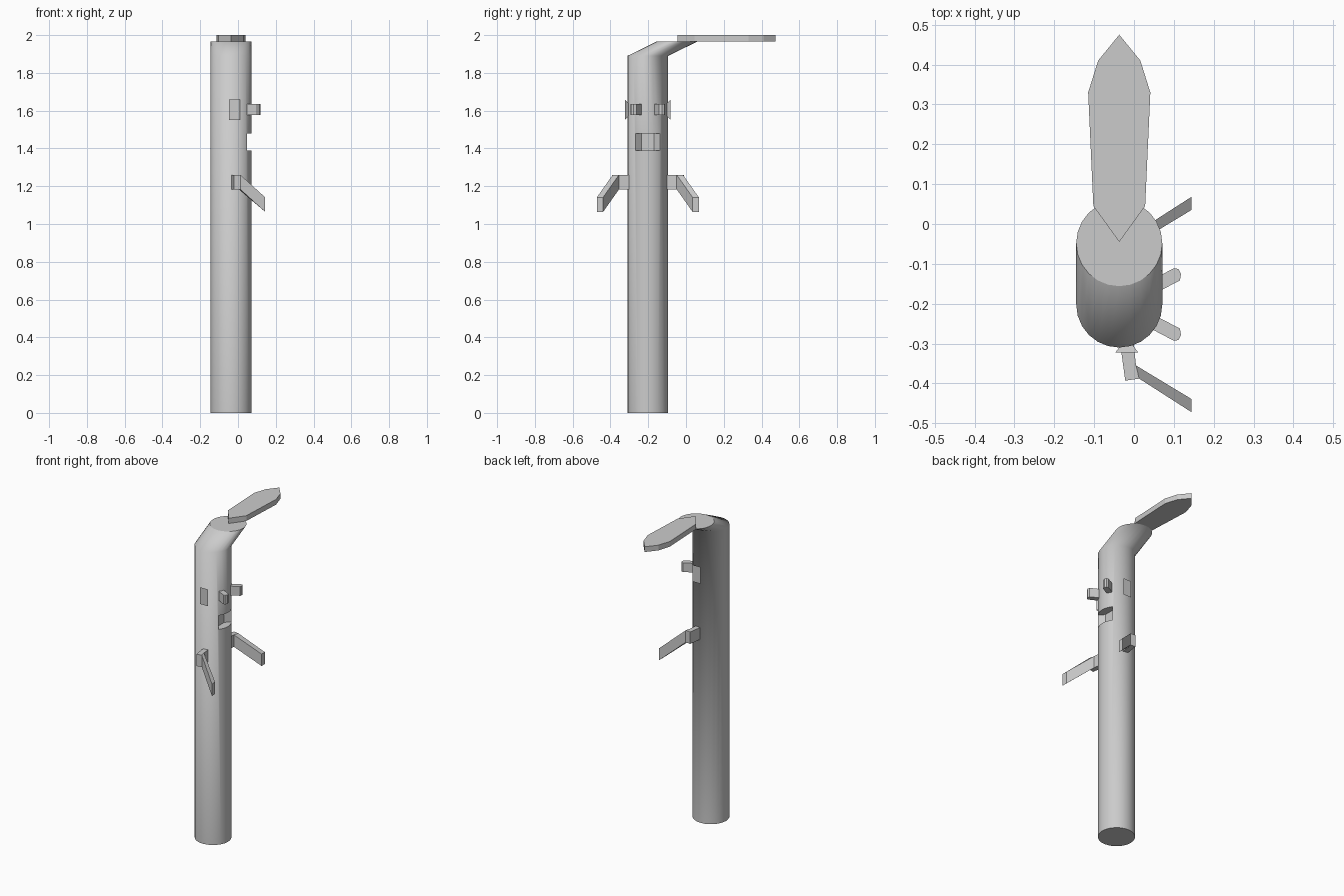
import bpy, bmesh, math

if "Cube" in bpy.data.objects:
    bpy.data.objects.remove(bpy.data.objects["Cube"])

CX, CY, R, N = -0.037, -0.202, 0.108, 24


def finish(name, bm):
    bmesh.ops.recalc_face_normals(bm, faces=bm.faces[:])
    me = bpy.data.meshes.new(name)
    bm.to_mesh(me)
    bm.free()
    ob = bpy.data.objects.new(name, me)
    bpy.context.collection.objects.link(ob)
    return ob


def loft(bm, rings):
    """Skin a list of closed rings, smooth sides and flat caps."""
    vs = [[bm.verts.new(p) for p in r] for r in rings]
    n = len(vs[0])
    sides = []
    for a, b in zip(vs, vs[1:]):
        for i in range(n):
            j = (i + 1) % n
            sides.append(bm.faces.new((a[i], a[j], b[j], b[i])))
    bm.faces.new(vs[0][::-1])
    bm.faces.new(vs[-1])
    return sides


def mirror(pts, s):
    """Reflect points across the body's centre plane when s is -1."""
    return [(p[0], CY + s * (p[1] - CY), *p[2:]) for p in pts]


def prism(name, outline, z0, z1):
    bm = bmesh.new()
    loft(bm, [[(x, y, z) for x, y in outline] for z in (z0, z1)])
    return finish(name, bm)


# Body: round post whose top leans backwards
def ring(z, dy):
    return [(CX + R * math.cos(2 * math.pi * i / N),
             CY + dy + R * math.sin(2 * math.pi * i / N), z) for i in range(N)]


bm = bmesh.new()
for f in loft(bm, [ring(0, 0), ring(1.89, 0), ring(1.966, 0.154)]):
    f.smooth = True
body = finish("body", bm)

# Mouth notch
half = [(0.2, CY - 0.066), (0.05, CY - 0.066), (0.02, CY - 0.033)]
cutter = prism("mouth_cutter", half + mirror(half, -1)[::-1], 1.39, 1.48)
cutter.hide_render = True
cutter.hide_viewport = False
cutter.display_type = 'WIRE'
cut = body.modifiers.new("mouth", 'BOOLEAN')
cut.operation = 'DIFFERENCE'
cut.solver = 'EXACT'
cut.object = cutter

# Leaf on top
side = [(0.065, 0.045), (0.078, 0.33), (0.053, 0.41)]
leaf = ([(CX, -0.045)] + [(CX + x, y) for x, y in side] + [(CX, 0.475)]
        + [(CX - x, y) for x, y in side[::-1]])
prism("leaf", leaf, 1.966, 2.0)

for s, tag in ((1, "back"), (-1, "front")):
    # Peg eye
    eye = [(0.03, -0.186), (0.105, -0.147), (0.115, -0.142), (0.118, -0.126),
           (0.112, -0.113), (0.1, -0.111), (0.03, -0.148)]
    prism("eye_" + tag, mirror(eye, s), 1.577, 1.636)

    # Flared ear plate
    bm = bmesh.new()
    rings = []
    for y, w, h in ((-0.1, 0.015, 0.034), (-0.081, 0.029, 0.054)):
        rings.append(mirror([(-0.018 + a * w, y, 1.605 + b * h)
                             for a, b in ((-1, -1), (1, -1), (1, 1), (-1, 1))], s))
    loft(bm, rings)
    finish("ear_" + tag, bm)

    # Bent arm: upper arm plus sloping forearm
    upper = [(-0.036, -0.29), (-0.002, -0.29), (0.005, -0.355),
             (0.013, -0.388), (-0.022, -0.393)]
    bm = bmesh.new()
    loft(bm, [mirror([(x, y, z) for x, y in upper], -s) for z in (1.183, 1.26)])
    rings = []
    for a, b, z in (((0.005, -0.355), (0.013, -0.388), 1.183),
                    ((0.144, -0.439), (0.144, -0.472), 1.064)):
        rings.append(mirror([(*a, z), (*b, z), (*b, z + 0.077), (*a, z + 0.077)], -s))
    loft(bm, rings)
    finish("arm_" + tag, bm)
